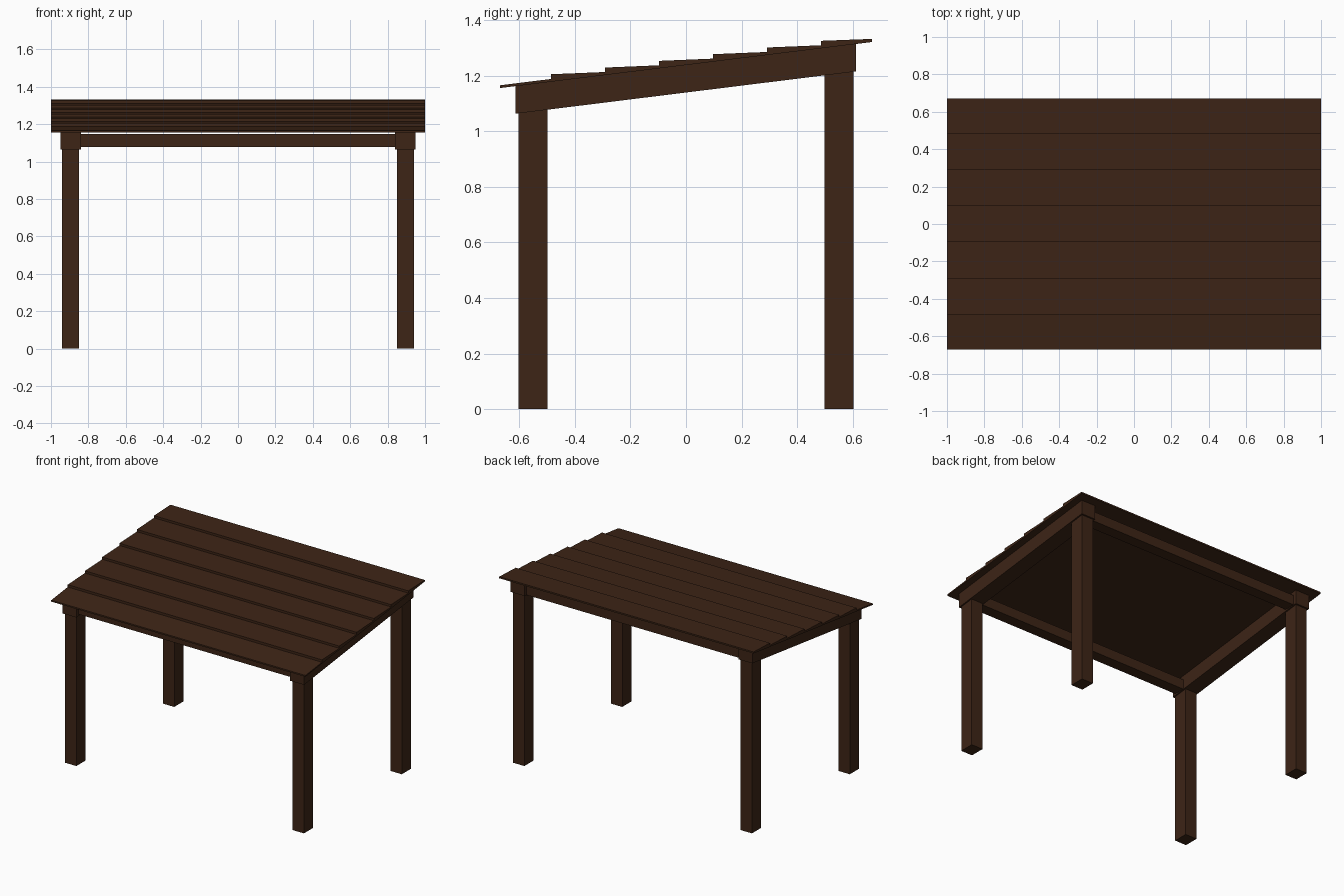
import bpy

if "Cube" in bpy.data.objects:
    bpy.data.objects.remove(bpy.data.objects["Cube"])

wood = bpy.data.materials.new("dark_wood")
wood.diffuse_color = (0.047, 0.018, 0.008, 1)
wood.use_nodes = True
wood.node_tree.nodes["Principled BSDF"].inputs["Base Color"].default_value = wood.diffuse_color


def prism(name, x0, x1, profile):
    """Extrude a (y, z) profile, listed counter-clockwise, from x0 to x1."""
    n = len(profile)
    verts = [(x, y, z) for x in (x0, x1) for y, z in profile]
    faces = [tuple(reversed(range(n))), tuple(range(n, 2 * n))]
    faces += [(i, (i + 1) % n, n + (i + 1) % n, n + i) for i in range(n)]
    mesh = bpy.data.meshes.new(name)
    mesh.from_pydata(verts, [], faces)
    mesh.materials.append(wood)
    obj = bpy.data.objects.new(name, mesh)
    bpy.context.collection.objects.link(obj)
    return obj


def rect(y0, y1, z0, z1):
    return [(y0, z0), (y1, z0), (y1, z1), (y0, z1)]


# Posts and sloping side beams
for side, x in (("left", -0.895), ("right", 0.895)):
    for end, y, top in (("front", -0.55, 1.12), ("back", 0.55, 1.255)):
        prism(f"{end}_{side}_post", x - 0.045, x + 0.045,
              rect(y - 0.052, y + 0.052, 0, top))
    prism(f"{side}_side_beam", x - 0.055, x + 0.055,
          [(-0.614, 1.063), (0.612, 1.215), (0.612, 1.314), (-0.614, 1.162)])

# Cross beams between the side beams
for end, y, z in (("front", -0.55, 1.077), ("back", 0.55, 1.214)):
    prism(f"{end}_cross_beam", -0.85, 0.85, rect(y - 0.04, y + 0.04, z, z + 0.07))

# Sloping roof deck
Y0, Y1, Z0, Z1, T = -0.67, 0.67, 1.155, 1.321, 0.01


def deck_top(y):
    return Z0 + T + (Z1 - Z0) * (y - Y0) / (Y1 - Y0)


prism("roof_deck", -1, 1, [(Y0, Z0), (Y1, Z1), (Y1, Z1 + T), (Y0, Z0 + T)])

# Lapped boards, thick at the front edge and tapering to the back
for i in range(6):
    a = -0.485 + i * 0.194
    b = min(a + 0.194, Y1)
    prism(f"roof_board_{i + 1}", -1, 1,
          [(a, deck_top(a) - 0.003), (b, deck_top(b) - 0.003),
           (b, deck_top(b) + 0.001), (a, deck_top(a) + 0.017)])
